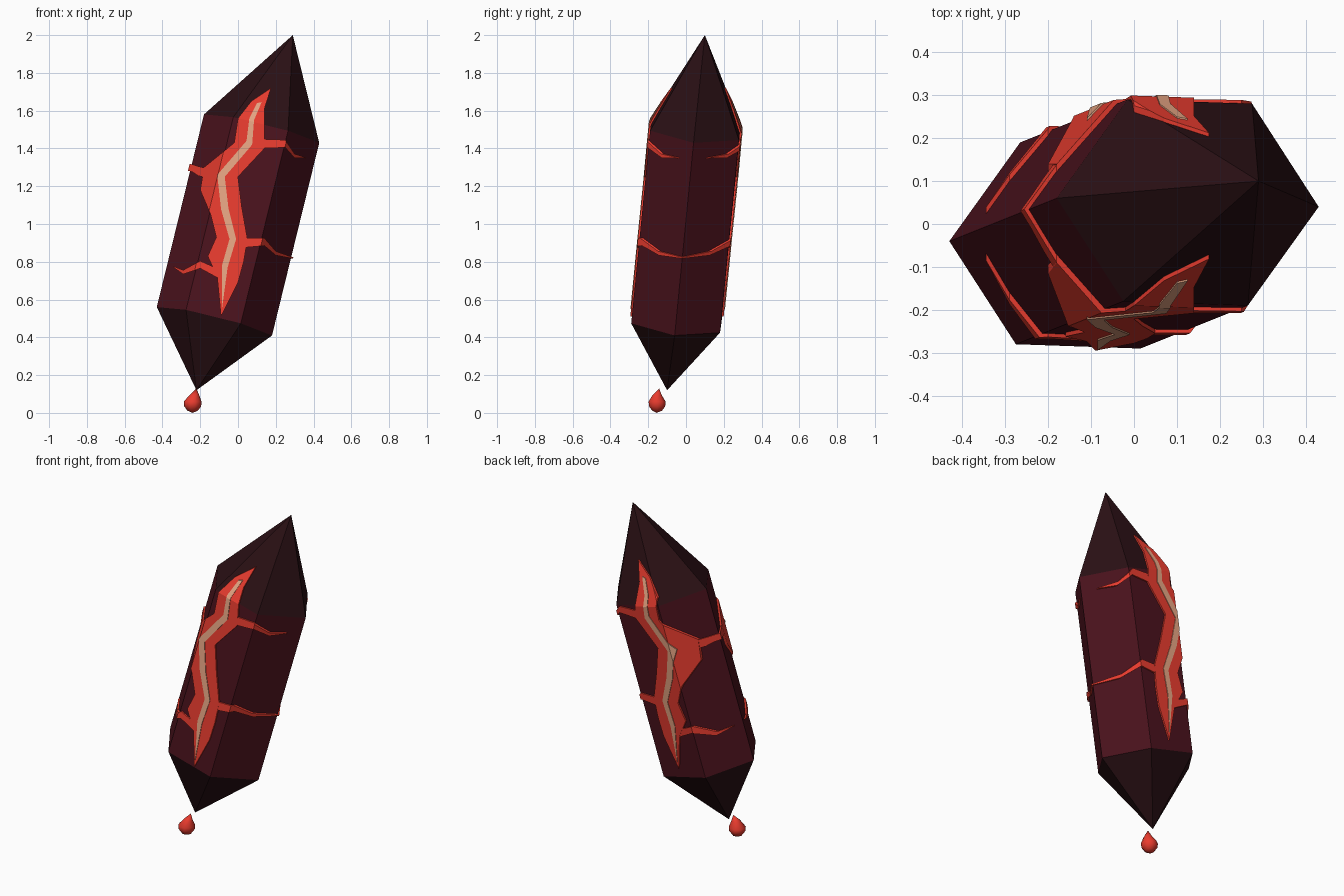
import bpy, bmesh, math
from mathutils import Vector

if "Cube" in bpy.data.objects:
    bpy.data.objects.remove(bpy.data.objects["Cube"])


def material(name, rgb):
    m = bpy.data.materials.new(name)
    m.diffuse_color = (*rgb, 1)
    m.use_nodes = True
    m.node_tree.nodes["Principled BSDF"].inputs["Base Color"].default_value = m.diffuse_color
    return m


SHAFT = material("shaft_maroon", (0.069, 0.006, 0.012))
CAP = material("cap_dark", (0.023, 0.005, 0.007))
RED = material("crack_red", (0.82, 0.045, 0.028))
CORE = material("core_tan", (0.8, 0.38, 0.23))

# Crystal cross-section and the four stations along its leaning axis
HALF = [(0.305, -0.01), (0.15, 0.23), (-0.14, 0.24)]
HEX = HALF + [(-x, -y) for x, y in HALF]
LOW, HIGH = Vector((-0.125, -0.05, 0.485)), Vector((0.125, 0.05, 1.505))
FOOT, TIP = Vector((-0.22, -0.10, 0.12)), Vector((0.29, 0.10, 2.0))


def new_object(name, bm, mats):
    bmesh.ops.recalc_face_normals(bm, faces=bm.faces[:])
    me = bpy.data.meshes.new(name)
    bm.to_mesh(me)
    bm.free()
    for m in mats:
        me.materials.append(m)
    ob = bpy.data.objects.new(name, me)
    bpy.context.collection.objects.link(ob)
    return ob


def crystal(name, grow, mats):
    """Six-sided shaft with a point at each end, scaled outwards by grow."""
    bm = bmesh.new()
    rings = [[bm.verts.new(c + grow * Vector((x, y, -0.25 * x - 0.1 * y))) for x, y in HEX]
             for c in (LOW, HIGH)]
    foot = bm.verts.new(LOW + (FOOT - LOW) * grow)
    tip = bm.verts.new(HIGH + (TIP - HIGH) * grow)
    lo, hi = rings
    for i in range(6):
        j = (i + 1) % 6
        bm.faces.new((lo[i], lo[j], hi[j], hi[i]))
        for tri in ((foot, lo[j], lo[i]), (tip, hi[i], hi[j])):
            bm.faces.new(tri).material_index = len(mats) - 1
    return new_object(name, bm, mats)


def crack(name, outline, grow, mat):
    """Cut a front-view outline straight through a slightly larger crystal."""
    bm = bmesh.new()
    face = bm.faces.new([bm.verts.new((x, -0.6, z)) for x, z in outline])
    ext = bmesh.ops.extrude_face_region(bm, geom=[face])
    bmesh.ops.translate(bm, vec=(0, 1.2, 0),
                        verts=[v for v in ext["geom"] if isinstance(v, bmesh.types.BMVert)])
    cutter = new_object(name + "_cutter", bm, [mat])
    cutter.hide_render = True
    ob = crystal(name, grow, [mat])
    mod = ob.modifiers.new("cut", "BOOLEAN")
    mod.operation, mod.solver, mod.object = "INTERSECT", "EXACT", cutter
    bpy.context.view_layer.objects.active = ob
    bpy.ops.object.modifier_apply(modifier=mod.name)
    bpy.data.objects.remove(cutter)


def ribbon(path, widths):
    """Outline of a strip whose height tapers along the path."""
    top = [(x, z + w / 2) for (x, z), w in zip(path, widths)]
    bottom = [(x, z - w / 2) for (x, z), w in zip(path, widths)]
    return top + bottom[::-1]


crystal("crystal", 1.0, [SHAFT, CAP])

# Main crack and its bright core, showing on front and back
crack("main_crack", [(-0.09, 0.51), (-0.11, 0.72), (-0.16, 0.83), (-0.115, 0.93), (-0.145, 1.05),
                     (-0.20, 1.18), (-0.18, 1.30), (-0.02, 1.43), (0.0, 1.56), (0.07, 1.65),
                     (0.175, 1.72), (0.14, 1.61), (0.14, 1.40), (0.0, 1.25), (0.02, 1.09),
                     (0.05, 0.92), (0.03, 0.80), (0.0, 0.69)], 1.04, RED)
crack("crack_core", [(-0.085, 0.55), (-0.085, 0.78), (-0.045, 0.92), (-0.09, 1.08), (-0.11, 1.26),
                     (0.045, 1.44), (0.06, 1.56), (0.10, 1.64), (0.125, 1.645), (0.085, 1.55),
                     (0.075, 1.42), (-0.07, 1.25), (-0.05, 1.08), (-0.01, 0.92), (-0.055, 0.77)],
      1.055, CORE)

# Thin side branches
BRANCHES = {
    "upper_right": [(0.11, 1.425), (0.25, 1.425), (0.30, 1.36), (0.36, 1.35)],
    "lower_right": [(0.03, 0.90), (0.14, 0.905), (0.20, 0.845), (0.31, 0.815)],
    "lower_left": [(-0.09, 0.73), (-0.20, 0.785), (-0.29, 0.745), (-0.345, 0.775)],
    "upper_left": [(-0.17, 1.27), (-0.21, 1.28), (-0.24, 1.295), (-0.30, 1.31)],
}
for key, path in BRANCHES.items():
    widths = (0.05, 0.05, 0.04, 0.035) if key == "upper_left" else (0.05, 0.04, 0.022, 0.004)
    crack(key + "_branch", ribbon(path, widths), 1.036, RED)

# Falling drop: revolved profile leaning towards the crystal's foot
bm = bmesh.new()
bottom, top = bm.verts.new((-0.24, -0.155, 0)), bm.verts.new((-0.22, -0.142, 0.13))
rings = [[bm.verts.new((cx + r * math.cos(a * math.tau / 10),
                        -0.153 + r * math.sin(a * math.tau / 10), z)) for a in range(10)]
         for z, r, cx in ((0.012, 0.028, -0.24), (0.035, 0.045, -0.24),
                          (0.06, 0.047, -0.24), (0.095, 0.025, -0.231))]
for i in range(10):
    j = (i + 1) % 10
    bm.faces.new((bottom, rings[0][j], rings[0][i]))
    bm.faces.new((top, rings[-1][i], rings[-1][j]))
    for a, b in zip(rings, rings[1:]):
        bm.faces.new((a[i], a[j], b[j], b[i]))
for f in bm.faces:
    f.smooth = True
new_object("drop", bm, [RED])
